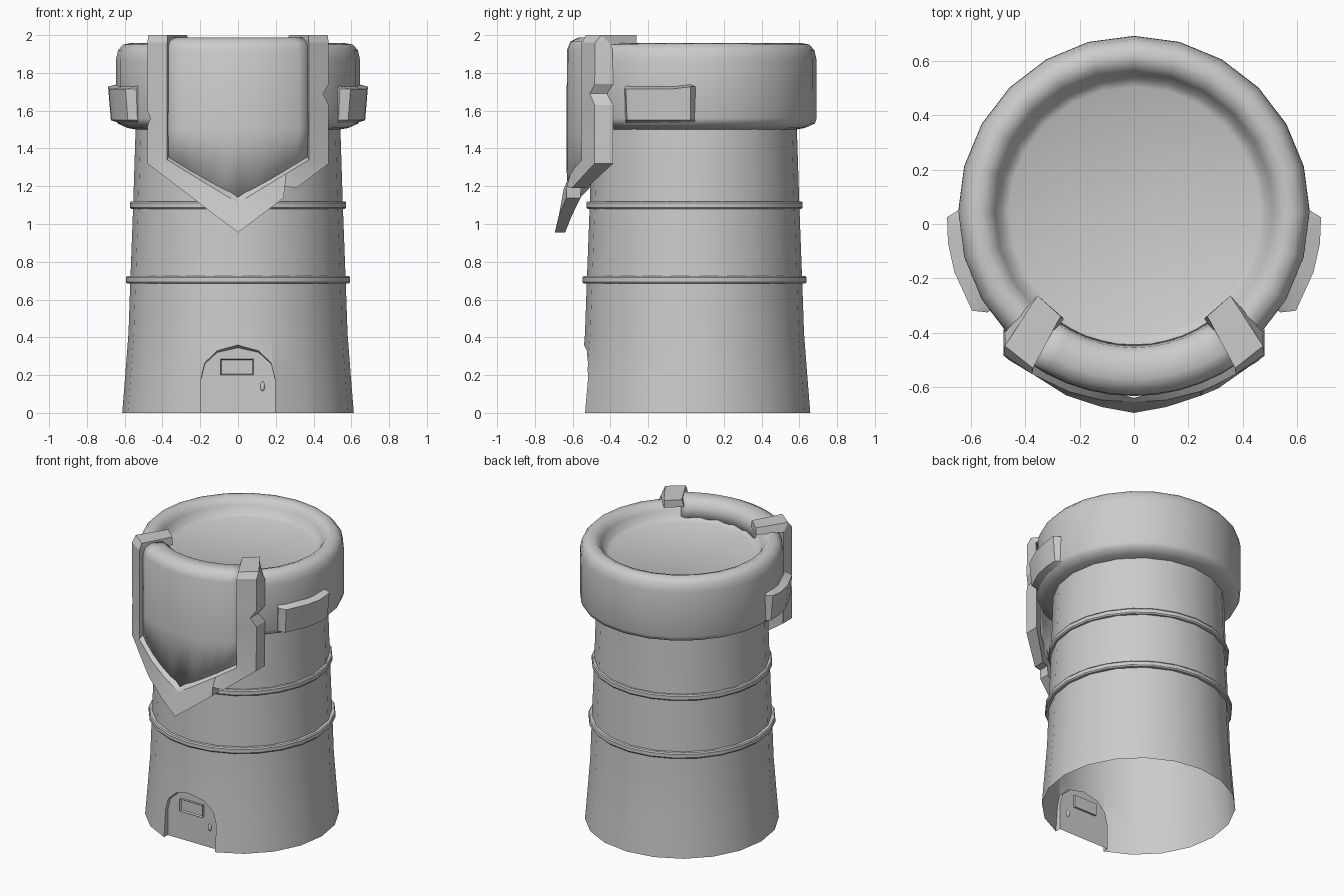
import bpy, bmesh, math
from math import sin, cos, pi, radians, sqrt

if "Cube" in bpy.data.objects:
    bpy.data.objects.remove(bpy.data.objects["Cube"])

CY = 0.045  # y of the tower axis


def make(name, verts, faces, angle=35):
    me = bpy.data.meshes.new(name)
    me.from_pydata(verts, [], faces)
    bm = bmesh.new()
    bm.from_mesh(me)
    bmesh.ops.remove_doubles(bm, verts=bm.verts, dist=1e-5)
    bmesh.ops.recalc_face_normals(bm, faces=bm.faces)
    bm.to_mesh(me)
    bm.free()
    ob = bpy.data.objects.new(name, me)
    bpy.context.collection.objects.link(ob)
    smooth(ob, angle)
    return ob


def smooth(ob, angle=35):
    bpy.ops.object.select_all(action='DESELECT')
    ob.select_set(True)
    bpy.context.view_layer.objects.active = ob
    bpy.ops.object.shade_smooth_by_angle(angle=radians(angle))


def lathe(name, profile, n, loop=False, angle=35):
    verts, faces, m = [], [], len(profile)
    for i in range(n):
        a = 2 * pi * i / n
        verts += [(r * sin(a), CY - r * cos(a), z) for r, z in profile]
    for i in range(n):
        k = (i + 1) % n
        for j in range(m if loop else m - 1):
            j2 = (j + 1) % m
            faces.append((i * m + j, k * m + j, k * m + j2, i * m + j2))
    return make(name, verts, faces, angle)


def loft(name, sections, caps=(True, True), angle=30):
    m = len(sections[0])
    verts = [p for s in sections for p in s]
    faces = []
    for i in range(len(sections) - 1):
        for j in range(m):
            j2 = (j + 1) % m
            faces.append((i * m + j, i * m + j2, (i + 1) * m + j2, (i + 1) * m + j))
    if caps[0]:
        faces.append(tuple(range(m)))
    if caps[1]:
        faces.append(tuple(range(len(verts) - m, len(verts))))
    return make(name, verts, faces, angle)


def on_curve(x, z, r):
    return (x, CY - sqrt(max(r * r - x * x, 0)), z)


# Tapered body with an arched doorway cut in, open underneath
body = lathe("tower_body", [(0, 0), (0.613, 0), (0.597, 0.2), (0.58, 0.42), (0.572, 0.65),
                            (0.555, 1.1), (0.542, 1.51), (0, 1.51)], 20)
arch = [(-0.195, -0.1), (-0.195, 0.18), (-0.175, 0.26), (-0.11, 0.32), (0, 0.345)]
arch += [(-x, z) for x, z in reversed(arch[:-1])]
cutter = loft("doorway_cutter", [[(x, -0.495, z) for x, z in arch],
                                 [(x * 1.03, -0.7, z + max(0, z - 0.15) * 0.35) for x, z in arch]])
cutter.hide_render = True
mod = body.modifiers.new("doorway", 'BOOLEAN')
mod.operation, mod.solver, mod.object = 'DIFFERENCE', 'EXACT', cutter
bpy.ops.object.select_all(action='DESELECT')
bpy.context.view_layer.objects.active = body
bpy.ops.object.modifier_apply(modifier="doorway")
bpy.data.objects.remove(cutter)
bm = bmesh.new()
bm.from_mesh(body.data)
bm.normal_update()
ends = [f for f in bm.faces if abs(f.normal.z) > 0.9 and
        (f.calc_center_median().z < 0.005 or f.calc_center_median().z > 1.5)]
bmesh.ops.delete(bm, geom=ends, context='FACES')
bm.to_mesh(body.data)
bm.free()
smooth(body, 35)

# Two bands around the body
for name, z, r in (("upper_band", 1.1, 0.573), ("lower_band", 0.705, 0.593)):
    lathe(name, [(r - 0.04, z - 0.02), (r - 0.006, z - 0.02), (r, z - 0.012), (r, z + 0.012),
                 (r - 0.006, z + 0.02), (r - 0.04, z + 0.02)], 24, loop=True)

# Wide head with rounded rim and sunken floor
lathe("tower_head", [(0.535, 1.5), (0.585, 1.508), (0.637, 1.532), (0.647, 1.56), (0.646, 1.87),
                     (0.635, 1.92), (0.608, 1.95), (0.57, 1.957), (0.535, 1.945), (0.512, 1.91),
                     (0.49, 1.865), (0.46, 1.85), (0, 1.85)], 24, angle=50)

# Door window and knob
bpy.ops.mesh.primitive_cube_add(size=1, location=(-0.005, -0.496, 0.243))
win = bpy.context.object
win.name = "door_window"
win.scale = (0.175, 0.03, 0.085)
bpy.ops.object.transform_apply(location=False, rotation=False, scale=True)
bm = bmesh.new()
bm.from_mesh(win.data)
front = [f for f in bm.faces if f.normal.y < -0.9]
bmesh.ops.inset_region(bm, faces=front, thickness=0.009, depth=-0.01)
bm.to_mesh(win.data)
bm.free()
bpy.ops.mesh.primitive_uv_sphere_add(segments=10, ring_count=6, radius=1, location=(0.13, -0.497, 0.14))
knob = bpy.context.object
knob.name = "door_knob"
knob.scale = (0.013, 0.012, 0.026)
smooth(knob, 60)

# Curved side plates on the head
for side, name in ((1, "right_side_plate"), (-1, "left_side_plate")):
    secs = []
    for deg, lift in ((2.5, 0), (0, 0.045), (-8, 0.048), (-17, 0.048), (-30, 0.045), (-33, 0)):
        a = radians(deg)
        dz = 0.012 if deg > -1 else 0
        secs.append([(side * r * cos(a), CY + r * sin(a) - 0.02, z) for r, z in (
            (0.63, 1.535), (0.635 + lift * 0.85, 1.55), (0.643 + lift, 1.715 + dz), (0.63, 1.73 + dz))])
    loft(name, secs)

# Curved shield panel folding over the front of the rim
rows = ((0.675, None), (0.678, 1.5), (0.675, 1.92), (0.658, 1.965), (0.615, 1.987),
        (0.54, 1.983), (0.50, 1.95), (0.487, 1.85))
N = 10
verts = []
for i in range(N + 1):
    t = radians(-35.5 + 71 * i / N)
    for r, z in rows:
        zz = 1.09 + 0.61 * abs(0.675 * sin(t)) if z is None else z
        verts.append((r * sin(t), CY - r * cos(t), zz))
M = len(rows)
faces = [(i * M + j, (i + 1) * M + j, (i + 1) * M + j + 1, i * M + j + 1)
         for i in range(N) for j in range(M - 1)]
panel = make("shield_panel", verts, faces, 50)
# thicken towards the tower
cen = panel.data.polygons[0]
sol = panel.modifiers.new("thickness", 'SOLIDIFY')
sol.thickness = 0.025
sol.offset = -1 if cen.normal.y < 0 else 1

# Chipped shield frame: hook over the rim, leg, then slope to the point
# station: outer x, outer z, inner x, inner z, outer radius, inner radius, back radius, back drop
HOOK = [(0.355, 2.0, 0.27, 2.0, 0.47, 0.47, 0.47, 0.05),
        (0.475, 2.0, 0.372, 2.0, 0.685, 0.685, 0.65, 0.05),
        (0.48, 1.96, 0.375, 1.96, 0.712, 0.705, 0.648, 0.03)]
LOW = [(0.48, 1.32, 0.375, 1.34, 0.715, 0.705, 0.645, 0)]
TIP = [(0.12, 1.045, 0.12, 1.184, 0.728, 0.703, 0.66, 0),
       (0.0, 0.955, 0.0, 1.112, 0.74, 0.70, 0.685, 0)]


def leg(x, z):
    return (x, z, 0.375, z, 0.714, 0.705, 0.645, 0)


def slope(x, z, xi):
    return (x, z, xi, 1.11 + 0.613 * xi, 0.72, 0.704, 0.65, 0)


CHIPS = {1: ([leg(0.48, 1.74), leg(0.45, 1.69), leg(0.48, 1.63)],
             [slope(0.31, 1.19, 0.3), slope(0.247, 1.2, 0.255), slope(0.242, 1.138, 0.24)]),
         -1: ([leg(0.48, 1.6), leg(0.463, 1.56), leg(0.48, 1.52)], [slope(0.25, 1.145, 0.24)])}
for side, name in ((1, "shield_frame_right"), (-1, "shield_frame_left")):
    mid, low = CHIPS[side]
    secs = []
    for xo, zo, xi, zi, ro, ri, rb, drop in HOOK + mid + LOW + low + TIP:
        bevel = 0.03 if zi < 1.4 else 0
        s = [on_curve(xo, zo, ro), on_curve(xi, zi, ri),
             on_curve(max(xi - 0.012, 0), zi + bevel - drop, rb), on_curve(xo, zo - drop, rb)]
        secs.append([(side * x, y, z) for x, y, z in s])
    loft(name, secs, caps=(True, False), angle=20)
